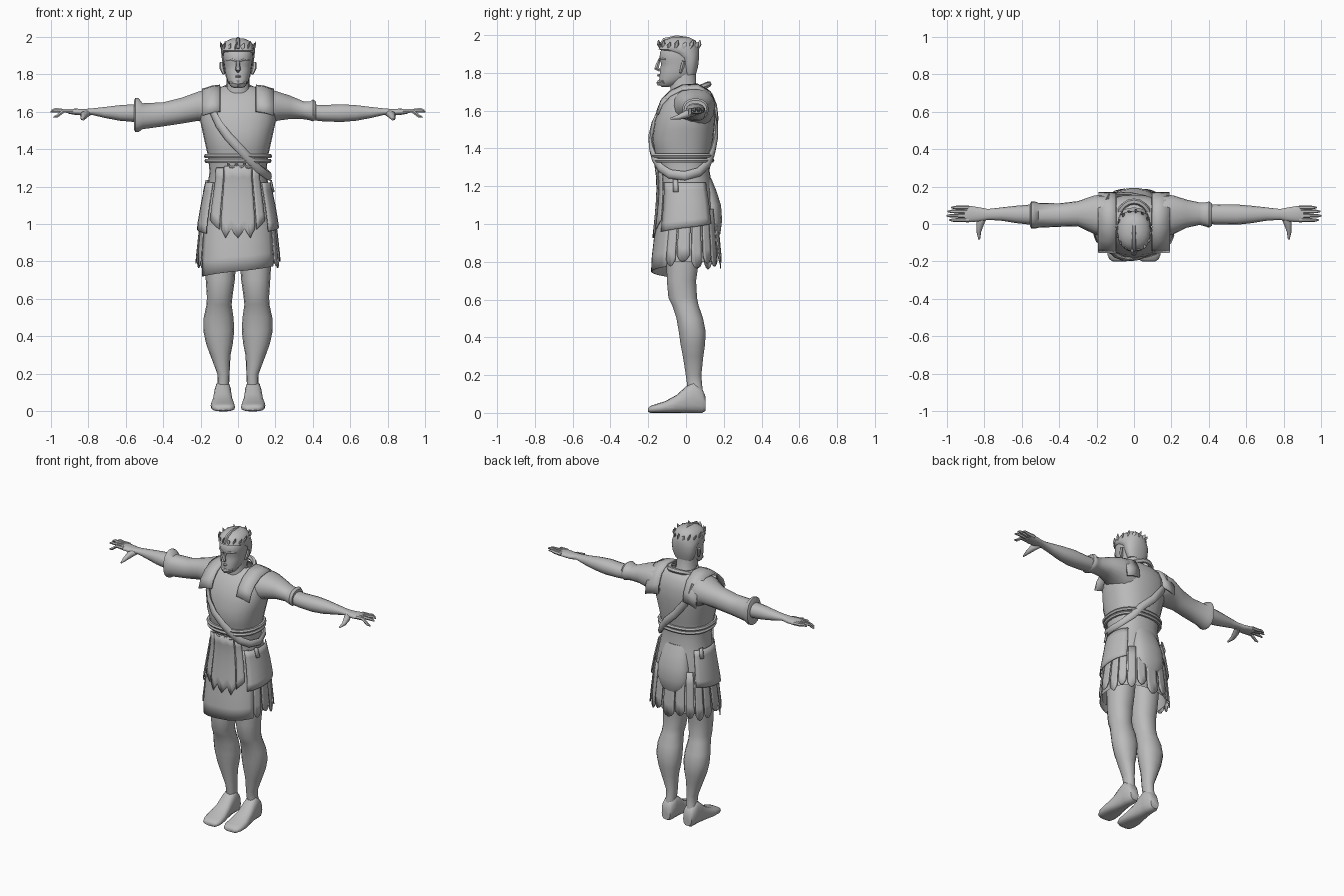
import bpy, bmesh, math
from mathutils import Vector

grey = bpy.data.materials.new("plain_grey")
grey.diffuse_color = (0.5, 0.5, 0.5, 1)


def finish(name, bm, thick=0, angle=50):
    bmesh.ops.recalc_face_normals(bm, faces=bm.faces)
    me = bpy.data.meshes.new(name)
    bm.to_mesh(me)
    bm.free()
    me.materials.append(grey)
    ob = bpy.data.objects.new(name, me)
    bpy.context.collection.objects.link(ob)
    bpy.ops.object.select_all(action='DESELECT')
    bpy.context.view_layer.objects.active = ob
    ob.select_set(True)
    bpy.ops.object.shade_smooth_by_angle(angle=math.radians(angle))
    if thick:
        m = ob.modifiers.new("thickness", 'SOLIDIFY')
        m.thickness, m.offset = thick, 0
    return ob


def skin(name, rings, caps=True, loop=False):
    """Bridge equal rings of points."""
    bm = bmesh.new()
    vs = [[bm.verts.new(p) for p in r] for r in rings]
    n = len(vs[0])
    pairs = list(zip(vs, vs[1:])) + ([(vs[-1], vs[0])] if loop else [])
    for a, b in pairs:
        for i in range(n):
            j = (i + 1) % n
            bm.faces.new((a[i], a[j], b[j], b[i]))
    if caps and not loop:
        bm.faces.new(vs[0])
        bm.faces.new(vs[-1])
    return finish(name, bm)


def spow(v, p):
    return math.copysign(abs(v) ** p, v)


def loft(name, rings, axis='z', n=18, p=0.9, sx=1, caps=True):
    """Rings are (position, u0, u1, v0, v1) along an axis."""
    out = []
    for t, u0, u1, v0, v1 in rings:
        ring = []
        for k in range(n):
            a = 2 * math.pi * k / n
            u = (u0 + u1) / 2 + (u1 - u0) / 2 * spow(math.cos(a), p)
            v = (v0 + v1) / 2 + (v1 - v0) / 2 * spow(math.sin(a), p)
            x, y, z = {'z': (u, v, t), 'x': (t, u, v), 'y': (u, t, v)}[axis]
            ring.append((x * sx, y, z))
        out.append(ring)
    return skin(name, out, caps)


def tube(name, pts, radii, n=8, loop=False, flat=1.0):
    pts = [Vector(p) for p in pts]
    m = len(pts)
    out = []
    for i, c in enumerate(pts):
        a = pts[(i - 1) % m] if loop or i else c
        b = pts[(i + 1) % m] if loop or i < m - 1 else c
        t = (b - a).normalized()
        up = Vector((0, 0, 1)) if abs(t.z) < 0.9 else Vector((0, 1, 0))
        s = t.cross(up).normalized()
        w = s.cross(t)
        r = radii[i] if isinstance(radii, (list, tuple)) else radii
        out.append([c + s * r * flat * math.cos(2 * math.pi * k / n)
                    + w * r * math.sin(2 * math.pi * k / n) for k in range(n)])
    return skin(name, out, loop=loop)


# Tunic outline: height, half width, front, back
BODY = [(0.72, .200, -.172, .165), (0.80, .203, -.172, .168), (1.00, .193, -.152, .160),
        (1.10, .180, -.143, .152), (1.20, .163, -.140, .138), (1.28, .152, -.145, .125),
        (1.36, .160, -.163, .130), (1.45, .180, -.180, .145), (1.55, .202, -.165, .155),
        (1.62, .200, -.140, .155), (1.68, .185, -.100, .140), (1.715, .140, -.065, .115),
        (1.735, .080, -.040, .085)]


def body(deg, z, off=0.0):
    """Point on the tunic surface at an angle (0 = +x, -90 = front)."""
    z = min(max(z, BODY[0][0]), BODY[-1][0])
    for lo, hi in zip(BODY, BODY[1:]):
        if z <= hi[0]:
            break
    f = (z - lo[0]) / (hi[0] - lo[0])
    hx, y0, y1 = (lo[i] + (hi[i] - lo[i]) * f for i in (1, 2, 3))
    a = math.radians(deg)
    return Vector(((hx + off) * spow(math.cos(a), .85),
                   (y0 + y1) / 2 + ((y1 - y0) / 2 + off) * spow(math.sin(a), .85), z))


def panel(name, a0, a1, top, hem, off0, off1, nu=6, nv=6):
    """Cloth sheet on the tunic; hem(u) gives the lower edge."""
    bm = bmesh.new()
    g = []
    for i in range(nu + 1):
        u = i / nu
        g.append([])
        for j in range(nv + 1):
            v = j / nv
            z = top + (hem(u) - top) * v
            g[i].append(bm.verts.new(body(a0 + (a1 - a0) * u, z, off0 + (off1 - off0) * v)))
    for i in range(nu):
        for j in range(nv):
            bm.faces.new((g[i][j], g[i + 1][j], g[i + 1][j + 1], g[i][j + 1]))
    return finish(name, bm, 0.006)


# Torso and inner skirt
heights = [.80, .9, 1.0, 1.1, 1.2, 1.28, 1.36, 1.4, 1.45, 1.5, 1.55, 1.62, 1.68, 1.715, 1.735]
skin("tunic", [[body(k * 15, z) for k in range(24)] for z in heights], caps=False)

# Skirt layers
panel("front_cloth", -152, -30, 1.22, lambda u: .72 + .055 * u, .003, .010, 12)
panel("front_apron", -112, -68, 1.31, lambda u: .95 + .025 * math.cos(u * 19), .012, .016, 12)
panel("apron_side_fold_left", -132, -114, 1.30, lambda u: 1.02 - .05 * u, .010, .018, 3)
panel("apron_side_fold_right", -66, -50, 1.30, lambda u: .97 + .05 * u, .010, .018, 3)
panel("hip_flap_right", -45, 42, 1.22, lambda u: .96 + .04 * u, .012, .022, 8)
panel("hip_flap_left", 138, 222, 1.22, lambda u: .99 - .04 * u, .012, .022, 8)
for k in range(13):
    a = -30 + k * 18.5
    low = (.775, .80, .765, .79)[k % 4] - (.04 if k == 9 else 0)
    panel("skirt_strip", a, a + 16, 1.08, lambda u: low + .035 * abs(2 * u - 1) ** 2,
          .006, .016 + .005 * (k % 2), 4, 4)
for a in (-20, 150):
    panel("hip_tab", a, a + 9, 1.235, lambda u: 1.17, .022, .028, 2, 2)

# Draped cloth bulge at the back
loft("back_drape", [(.92, -.05, .05, .10, .165), (.95, -.09, .09, .09, .183), (1.02, -.112, .112, .08, .192),
                    (1.10, -.110, .110, .07, .186), (1.18, -.095, .095, .06, .160), (1.24, -.08, .08, .05, .135)])

# Belt cords and small knots
for z in (1.362, 1.337):
    tube("belt_cord", [body(k * 15, z, .010) for k in range(24)], .012, 6, True)
for x in (-.03, .015, .055):
    tube("belt_loop", [(x + .022 * math.cos(t), -.160, 1.325 + .025 * math.sin(t))
                       for t in [math.pi + k * math.pi / 6 for k in range(7)]], .006, 5)

# Diagonal sash from shoulder to opposite hip and round the back
path = [(-138, 1.665), (-128, 1.61), (-115, 1.53), (-102, 1.465), (-88, 1.40), (-72, 1.345), (-52, 1.295),
        (-28, 1.265), (0, 1.255), (28, 1.275), (55, 1.32), (75, 1.385), (95, 1.46), (113, 1.55),
        (126, 1.63), (135, 1.685)]
tube("sash", [body(a, z, .012) for a, z in path], .024, 8, False, .55)

# Shoulder straps and collar
for s in (-1, 1):
    prof = [(-.150, 1.60), (-.128, 1.655), (-.085, 1.70), (-.02, 1.733), (.06, 1.738), (.125, 1.70), (.158, 1.63),
            (.165, 1.57)]
    bm = bmesh.new()
    cols = [[bm.verts.new((s * x, y, z - d)) for y, z in prof] for x, d in ((.095, 0), (.14, .006), (.19, .022))]
    for c, d in zip(cols, cols[1:]):
        for i in range(len(prof) - 1):
            bm.faces.new((c[i], c[i + 1], d[i + 1], d[i]))
    finish("shoulder_strap", bm, .012)
tube("collar", [(.088 * math.cos(t), .015 + .105 * math.sin(t), 1.695 + .045 * math.sin(t))
                for t in [k * math.pi / 10 for k in range(20)]], .016, 6, True)

# Arms
sleeve_top = [(.10, -.07, .145, 1.50, 1.72), (.16, -.068, .155, 1.52, 1.722), (.21, -.055, .153, 1.55, 1.708)]
loft("short_sleeve", sleeve_top + [(.28, -.02, .13, 1.56, 1.685), (.35, -.005, .115, 1.56, 1.655),
     (.385, -.014, .115, 1.552, 1.655), (.40, -.02, .12, 1.547, 1.665), (.415, -.01, .11, 1.555, 1.655)], 'x')
loft("long_sleeve", sleeve_top + [(.30, -.012, .122, 1.535, 1.675), (.40, -.015, .11, 1.52, 1.65),
     (.51, -.02, .113, 1.505, 1.645), (.53, -.025, .12, 1.49, 1.672), (.548, -.024, .12, 1.49, 1.675),
     (.556, -.008, .105, 1.505, 1.655)], 'x', sx=-1)
for s in (-1, 1):
    loft("forearm_and_palm", [(.33, .005, .10, 1.56, 1.645), (.45, -.003, .105, 1.547, 1.635),
         (.55, -.004, .104, 1.543, 1.64), (.63, .005, .097, 1.55, 1.635), (.71, .018, .088, 1.565, 1.625),
         (.78, .022, .080, 1.582, 1.617), (.82, .014, .088, 1.578, 1.614), (.87, .010, .096, 1.582, 1.616),
         (.905, .012, .097, 1.588, 1.612)], 'x', 14, sx=s)
    for y, tip, z in ((.021, .985, 1.570), (.044, 1.0, 1.598), (.067, .995, 1.606), (.088, .975, 1.604)):
        tube("finger", [(s * .88, y, 1.602), (s * .93, y, 1.604), (s * (tip - .02), y, z + .006), (s * tip, y, z)],
             [.012, .011, .009, .004], 6)
    tube("thumb", [(s * .80, .045, 1.592), (s * .82, .005, 1.582), (s * .828, -.04, 1.565), (s * .826, -.082, 1.557)],
         [.018, .021, .013, .005], 8)

    # Legs and feet
    loft("leg", [(.10, .047, .118, .01, .092), (.15, .047, .108, .005, .086), (.20, .045, .110, -.002, .082),
         (.30, .040, .148, -.018, .093), (.36, .028, .170, -.03, .102), (.43, .020, .185, -.04, .106),
         (.50, .024, .183, -.052, .092), (.57, .034, .168, -.075, .068), (.61, .030, .166, -.095, .060),
         (.70, .017, .172, -.103, .055), (.80, .010, .178, -.105, .07), (.95, .005, .18, -.11, .09)],
         'z', 14, sx=s)
    loft("foot", [(.102, .050, .112, .01, .09), (.085, .040, .122, 0, .13), (.04, .036, .126, 0, .165),
         (0, .034, .130, 0, .140), (-.05, .028, .136, 0, .095), (-.11, .018, .146, 0, .062),
         (-.165, .016, .142, 0, .045), (-.19, .026, .130, 0, .036), (-.20, .045, .112, .006, .026)],
         'y', 16, .75, s)

# Neck, head and hair
loft("neck", [(1.63, -.085, .085, -.08, .10), (1.69, -.072, .072, -.082, .078), (1.73, -.062, .062, -.085, .056),
              (1.80, -.06, .06, -.08, .052)])
loft("head", [(1.726, -.022, .022, -.130, -.09), (1.737, -.042, .042, -.142, -.05), (1.765, -.057, .057, -.143, .01),
              (1.79, -.066, .066, -.140, .04), (1.82, -.072, .072, -.138, .054), (1.85, -.075, .075, -.132, .06),
              (1.872, -.079, .079, -.143, .062), (1.91, -.081, .081, -.138, .064), (1.95, -.076, .076, -.115, .058),
              (1.978, -.05, .05, -.085, .035)], p=.85)
loft("hair", [(1.79, -.062, .062, -.01, .052), (1.83, -.079, .079, -.02, .064), (1.88, -.086, .086, -.035, .07),
              (1.905, -.089, .089, -.085, .071), (1.925, -.091, .091, -.146, .07), (1.95, -.086, .086, -.137, .063),
              (1.975, -.066, .066, -.11, .045), (1.99, -.032, .032, -.07, .015)], p=.88)
tube("nose", [(0, -.141, 1.868), (0, -.150, 1.845), (0, -.156, 1.825), (0, -.138, 1.813)],
     [.008, .011, .015, .008], 6)
tube("mouth", [(-.028, -.122, 1.784), (0, -.145, 1.788), (.028, -.122, 1.784)], [.004, .008, .004], 6)
tube("beard", [(-.04, -.115, 1.755), (0, -.140, 1.747), (.04, -.115, 1.755)], [.012, .017, .012], 6)
for s in (-1, 1):
    tube("brow", [(s * .010, -.143, 1.868), (s * .035, -.135, 1.877), (s * .062, -.108, 1.872)], [.006, .008, .005], 6)
    tube("ear", [(s * .076, -.03, 1.80), (s * .086, -.02, 1.83), (s * .089, -.012, 1.862)], [.007, .012, .010], 6)

# Wreath of pointed leaves
for k in range(16):
    a = 2 * math.pi * (k + .5) / 16
    c, q = math.cos(a), math.sin(a)
    base = Vector((.088 * c, -.036 + .102 * q, 1.930))
    lean = Vector((.006 * c - .016 * q, .008 * q + .016 * c, .034 + .01 * (k % 2)))
    tube("wreath_leaf", [base, base + lean * .5, base + lean], [.006, .013, .002], 5, False, .5)
tube("hair_crest", [(0, -.145, 1.935), (0, -.115, 1.975), (0, -.05, 1.990), (0, .01, 1.982), (0, .055, 1.95)],
     [.008, .012, .010, .010, .006], 6)
